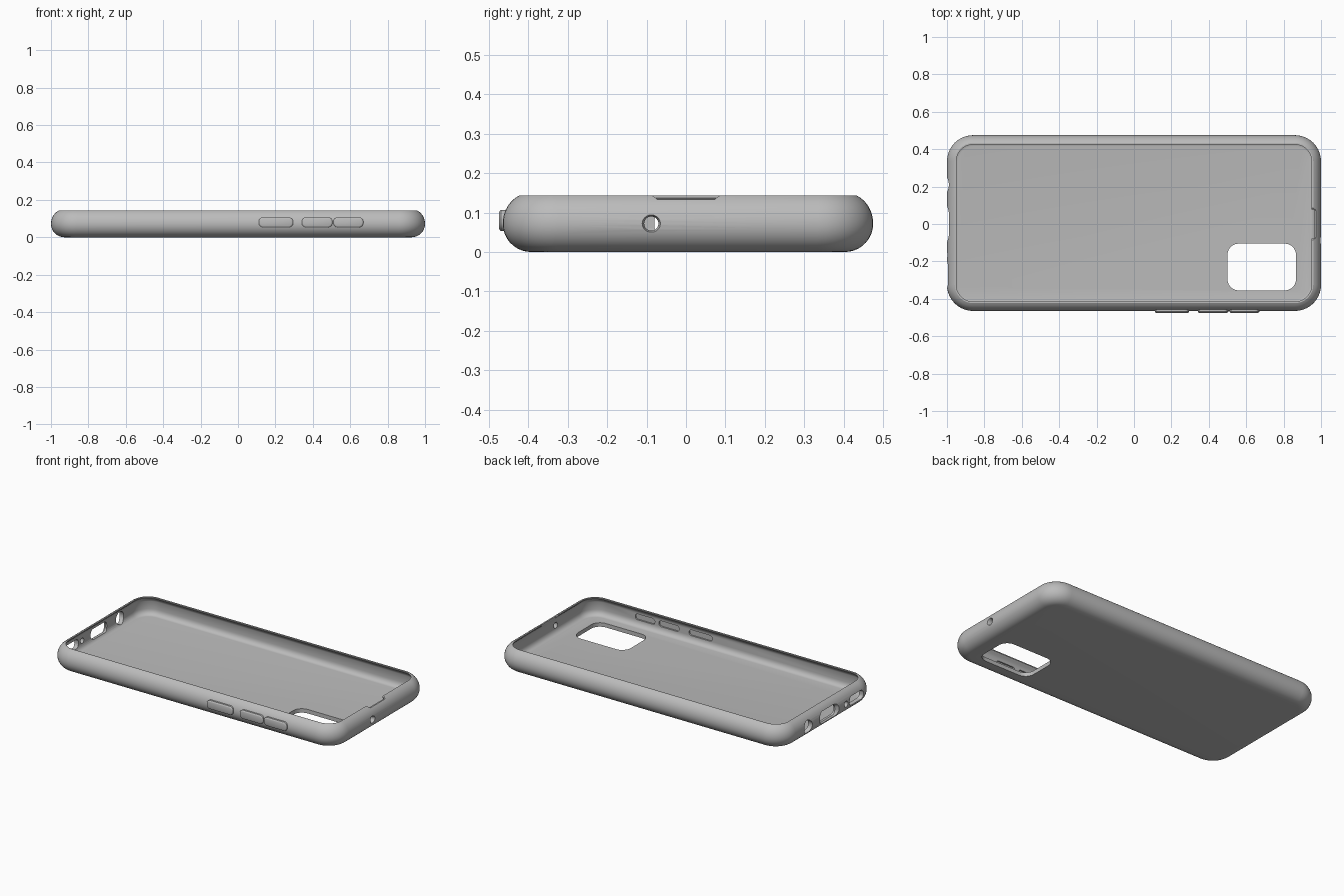
import bpy, bmesh, math
from mathutils import Vector

if "Cube" in bpy.data.objects:
    bpy.data.objects.remove(bpy.data.objects["Cube"])

grey = bpy.data.materials.new("case grey")
grey.use_nodes = True
COLOUR = (0.5, 0.5, 0.5, 1)
grey.diffuse_color = COLOUR
grey.node_tree.nodes["Principled BSDF"].inputs["Base Color"].default_value = COLOUR

HALF_X, HALF_Y, MID_Y = 1.0, 0.47, 0.005
HEIGHT, CORNER = 0.143, 0.14


def rounded_rect(half_w, half_h, radius, steps=10):
    """Points (u, v) of a rounded rectangle around the origin."""
    radius = min(radius, half_w, half_h) * 0.999
    points = []
    for quarter, (su, sv) in enumerate([(1, 1), (-1, 1), (-1, -1), (1, -1)]):
        for i in range(steps + 1):
            a = math.pi / 2 * (quarter + i / steps)
            points.append((su * (half_w - radius) + radius * math.cos(a),
                           sv * (half_h - radius) + radius * math.sin(a)))
    return points


def loft(name, rings):
    """Skin a list of equal-length rings and cap both ends."""
    bm = bmesh.new()
    loops = [[bm.verts.new(p) for p in ring] for ring in rings]
    for a, b in zip(loops, loops[1:]):
        for i in range(len(a)):
            j = (i + 1) % len(a)
            bm.faces.new((a[i], a[j], b[j], b[i]))
    bm.faces.new(loops[0])
    bm.faces.new(loops[-1])
    bmesh.ops.recalc_face_normals(bm, faces=bm.faces)
    mesh = bpy.data.meshes.new(name)
    bm.to_mesh(mesh)
    bm.free()
    obj = bpy.data.objects.new(name, mesh)
    obj.data.materials.append(grey)
    bpy.context.collection.objects.link(obj)
    return obj


def plug(name, axis, centre, size, radius, stations):
    """Rounded plug along an axis; stations are (position, growth)."""
    place = {"x": lambda u, v, d: Vector((d, u, v)),
             "y": lambda u, v, d: Vector((u, d, v)),
             "z": lambda u, v, d: Vector((u, v, d))}[axis]
    return loft(name, [[place(centre[0] + u, centre[1] + v, d) for u, v in
                        rounded_rect(size[0] + g, size[1] + g, radius + g)]
                       for d, g in stations])


def smooth(obj):
    bpy.ops.object.select_all(action="DESELECT")
    obj.select_set(True)
    bpy.context.view_layer.objects.active = obj
    bpy.ops.object.shade_smooth_by_angle(angle=math.radians(32))


# Case shell: (inset, height) profile up the outside and down the inside
profile = []
for i in range(17):
    t = math.radians(-90 + 155 * i / 16)
    rise = 0.072 if t < 0 else 0.0785
    profile.append((0.072 * (1 - math.cos(t)), 0.072 + rise * math.sin(t)))
profile += [(0.05, HEIGHT), (0.05, 0.137), (0.043, 0.128), (0.035, 0.12), (0.03, 0.108)]
for i in range(7):
    t = math.pi / 2 * i / 6
    profile.append((0.03 + 0.03 * (1 - math.cos(t)), 0.06 - 0.035 * math.sin(t)))

shell = loft("case_shell", [
    [(u, MID_Y + v, z) for u, v in rounded_rect(HALF_X - d, HALF_Y - d, CORNER - d)]
    for d, z in profile])

# Openings: camera window, end ports, microphone holes
LEFT_PORT = [(-1.02, 0.03), (-0.98, 0), (-0.9, 0)]
LEFT_HOLE = [(-1.02, 0.005), (-0.9, 0)]
cutters = [
    plug("camera_cutter", "z", (0.683, -0.23), (0.183, 0.125), 0.06, [(-0.1, 0), (0.05, 0)]),
    plug("charging_port_cutter", "x", (0, 0.072), (0.08, 0.032), 0.025, LEFT_PORT),
    plug("speaker_cutter", "x", (-0.27, 0.072), (0.065, 0.025), 0.02, LEFT_HOLE),
    plug("audio_jack_cutter", "x", (0.21, 0.072), (0.036, 0.036), 0.036, LEFT_HOLE),
    plug("lower_microphone_cutter", "x", (-0.165, 0.072), (0.014, 0.014), 0.014, LEFT_HOLE),
    plug("upper_microphone_cutter", "x", (-0.088, 0.072), (0.018, 0.018), 0.018,
         [(0.9, 0), (0.985, 0), (1.02, 0.012)]),
    # Earpiece relief in the rim and lip
    loft("rim_notch_cutter", [[(x, -0.072, 0.133), (x, 0.072, 0.133),
                               (x, 0.098, 0.153), (x, -0.098, 0.153)] for x in (0.9, 1.05)]),
    plug("lip_notch_cutter", "x", (0, 0.13), (0.078, 0.025), 0.002, [(0.9, 0), (0.964, 0)]),
]

# Side buttons with matching pockets on the inside of the wall
BUTTONS = {"power_button": (0.203, 0.092), "volume_down_button": (0.423, 0.082),
           "volume_up_button": (0.59, 0.08)}
for name, (x, half) in BUTTONS.items():
    button = plug(name, "y", (x, 0.08), (half, 0.027), 0.024,
                  [(-0.452, 0), (-0.469, 0), (-0.473, -0.003), (-0.475, -0.008)])
    smooth(button)
    cutters.append(plug(name + "_pocket_cutter", "y", (x, 0.08), (half - 0.012, 0.018), 0.016,
                        [(-0.42, 0), (-0.444, 0)]))

for cutter in cutters:
    cutter.hide_render = True
    cutter.hide_set(True)
    cut = shell.modifiers.new(cutter.name, "BOOLEAN")
    cut.operation = "DIFFERENCE"
    cut.solver = "EXACT"
    cut.object = cutter

# Bake the cuts, then remove the cutters
bpy.context.view_layer.objects.active = shell
shell.select_set(True)
for cutter in cutters:
    bpy.ops.object.modifier_apply(modifier=cutter.name)
    bpy.data.objects.remove(cutter)
smooth(shell)
